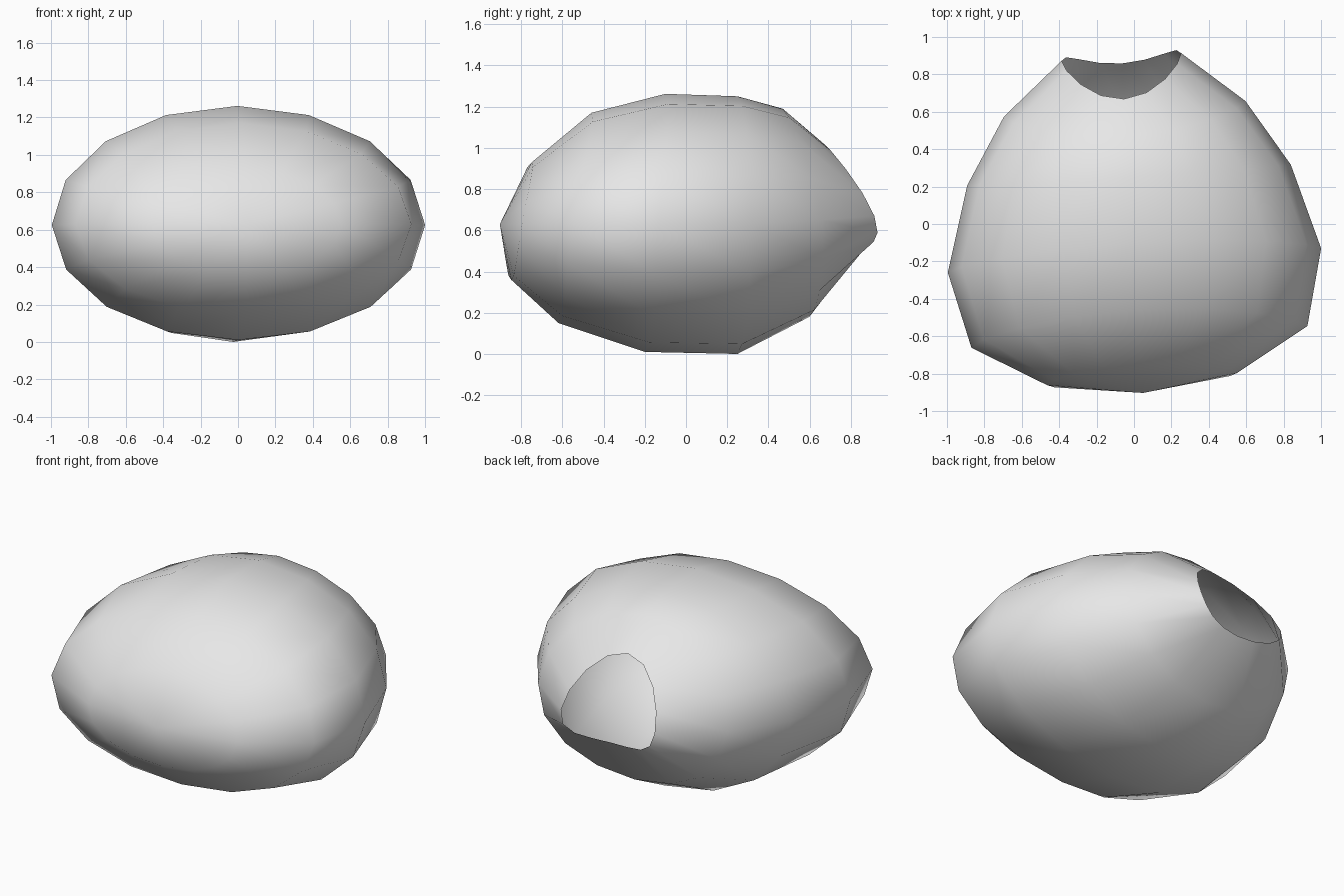
import bpy, bmesh, math
from mathutils import Matrix

cube = bpy.data.objects.get("Cube")
if cube:
    bpy.data.objects.remove(cube, do_unlink=True)

SEGMENTS = 16
TURN = math.radians(3.7)

# Rings from front to back: half width, side (y, z), top (y, z), bottom (y, z)
RINGS = [
    (0.51, (-0.83, 0.63), (-0.75, 0.93), (-0.85, 0.36)),
    (0.90, (-0.605, 0.63), (-0.46, 1.17), (-0.62, 0.15)),
    (1.00, (-0.195, 0.625), (-0.10, 1.262), (-0.20, 0.01)),
    (0.867, (0.262, 0.63), (0.25, 1.25), (0.25, 0.0)),
    (0.647, (0.617, 0.65), (0.47, 1.19), (0.60, 0.18)),
    (0.32, (0.895, 0.67), (0.67, 1.02), (0.86, 0.52)),
]


def bend(side, top, bottom, s):
    """Run through bottom, side and top as s goes from -1 to 1."""
    return side + (top - bottom) / 2 * s + ((top + bottom) / 2 - side) * s * s


# Smooth grey material
grey = bpy.data.materials.new("light grey")
grey.use_nodes = True
grey.diffuse_color = (0.8, 0.8, 0.8, 1)
grey.node_tree.nodes["Principled BSDF"].inputs["Base Color"].default_value = (0.8, 0.8, 0.8, 1)

# Open shell lofted from the front pole to the rim of the back opening
bm = bmesh.new()
pole = bm.verts.new((0, -0.905, 0.63))
loops = []
for width, side, top, bottom in RINGS:
    loop = []
    for i in range(SEGMENTS):
        a = math.tau * i / SEGMENTS
        s = math.sin(a)
        y, z = (bend(side[k], top[k], bottom[k], s) for k in (0, 1))
        loop.append(bm.verts.new((width * math.cos(a), y, z)))
    loops.append(loop)

for i in range(SEGMENTS):
    j = (i + 1) % SEGMENTS
    bm.faces.new((pole, loops[0][i], loops[0][j]))
    for a, b in zip(loops, loops[1:]):
        bm.faces.new((a[j], a[i], b[i], b[j]))

# The body is turned a little about the upright axis
bmesh.ops.transform(bm, matrix=Matrix.Rotation(TURN, 4, "Z"), verts=bm.verts)
bmesh.ops.translate(bm, vec=(-0.01, 0, 0), verts=bm.verts)
for face in bm.faces:
    face.smooth = True

mesh = bpy.data.meshes.new("hollow_shell")
bm.to_mesh(mesh)
bm.free()
mesh.materials.append(grey)
shell = bpy.data.objects.new("hollow_shell", mesh)
bpy.context.collection.objects.link(shell)
